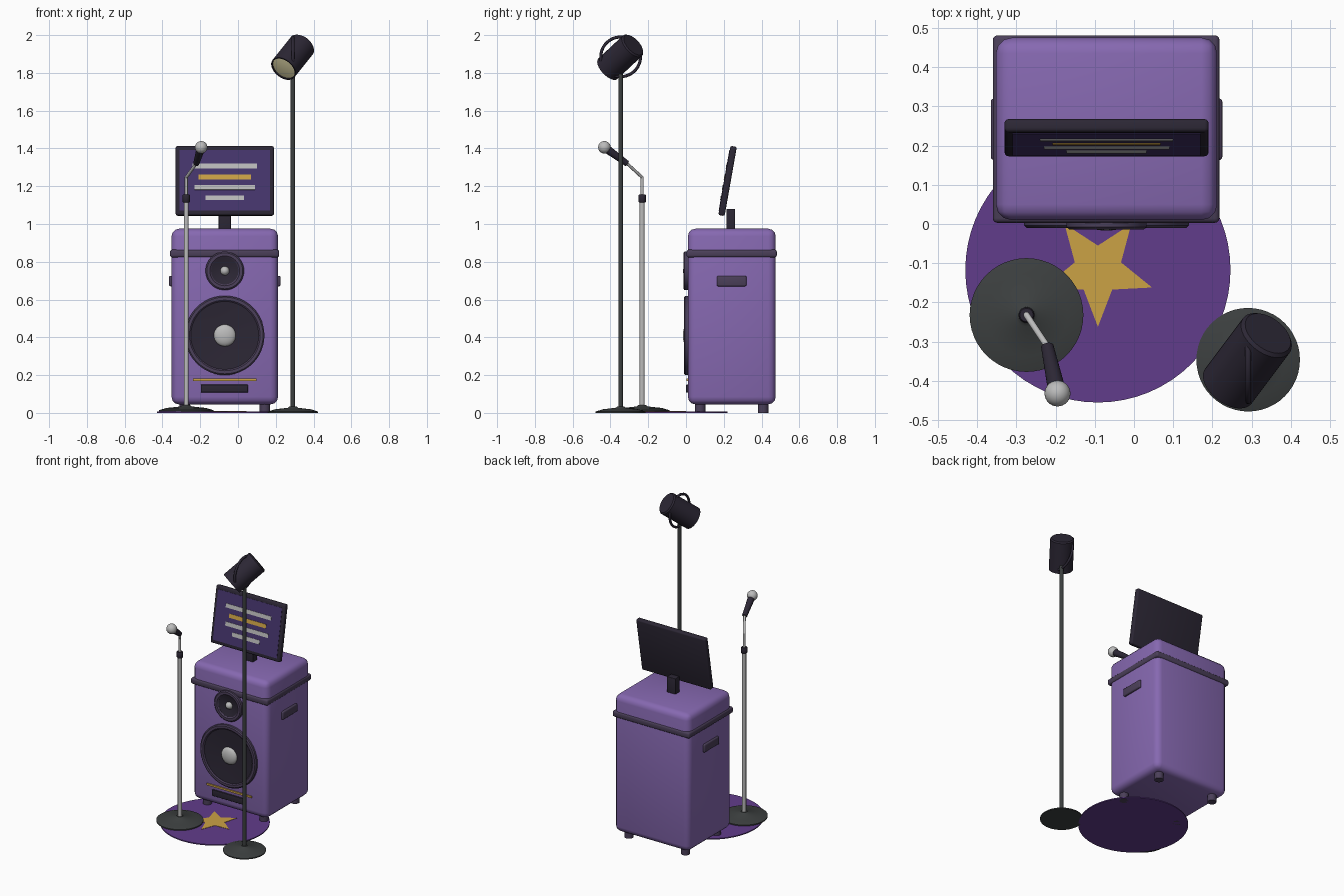
import bpy, bmesh
from math import sin, cos, pi, radians
from mathutils import Matrix, Vector

if "Cube" in bpy.data.objects:
    bpy.data.objects.remove(bpy.data.objects["Cube"])


def mat(name, r, g, b):
    m = bpy.data.materials.new(name)
    m.diffuse_color = (r, g, b, 1)
    m.use_nodes = True
    m.node_tree.nodes["Principled BSDF"].inputs["Base Color"].default_value = m.diffuse_color
    return m


PURPLE = mat("cabinet_purple", 0.24, 0.14, 0.44)
TRIM = mat("trim_dark_purple", 0.07, 0.05, 0.10)
BLACK = mat("near_black", 0.025, 0.02, 0.035)
IRON = mat("iron_grey", 0.045, 0.05, 0.05)
SILVER = mat("silver", 0.5, 0.5, 0.5)
GOLD = mat("gold", 0.6, 0.36, 0.06)
SCREEN = mat("screen_violet", 0.06, 0.035, 0.15)
RUG = mat("rug_purple", 0.12, 0.045, 0.26)
GLOW = mat("lens_cream", 0.85, 0.78, 0.45)


def finish(bm, name, material, matrix=Matrix()):
    bmesh.ops.remove_doubles(bm, verts=bm.verts, dist=1e-5)
    bmesh.ops.recalc_face_normals(bm, faces=bm.faces)
    me = bpy.data.meshes.new(name)
    bm.to_mesh(me)
    bm.free()
    me.shade_smooth()
    me.set_sharp_from_angle(angle=radians(38))
    me.materials.append(material)
    ob = bpy.data.objects.new(name, me)
    ob.matrix_world = matrix
    bpy.context.collection.objects.link(ob)
    return ob


def box(name, x, y, z, material, bevel=0.0, matrix=Matrix(), segs=3):
    """Box from (min, max) ranges, optionally rounded."""
    bm = bmesh.new()
    bmesh.ops.create_cube(bm, size=1)
    for v in bm.verts:
        v.co = [(a + b) / 2 + c * (b - a) for (a, b), c in zip((x, y, z), v.co)]
    if bevel:
        bmesh.ops.bevel(bm, geom=bm.edges[:], offset=bevel, segments=segs,
                        profile=0.5, affect='EDGES')
    return finish(bm, name, material, matrix)


def lathe(name, profile, loc, material, axis=(0, 0, 1), seg=40):
    """Revolve (radius, height) points around an axis through loc."""
    bm = bmesh.new()
    rings = [[bm.verts.new((r * cos(2 * pi * i / seg), r * sin(2 * pi * i / seg), h))
              for i in range(seg)] for r, h in profile]
    for a, b in zip(rings, rings[1:]):
        for i in range(seg):
            j = (i + 1) % seg
            bm.faces.new((a[i], a[j], b[j], b[i]))
    rot = Vector(axis).to_track_quat('Z', 'Y').to_matrix().to_4x4()
    return finish(bm, name, material, Matrix.Translation(loc) @ rot)


def rod(name, p, q, r0, r1, material, seg=20):
    d = Vector(q) - Vector(p)
    L = d.length
    return lathe(name, [(0, 0), (r0, 0), (r1, L), (0, L)], p, material, d, seg)


def dome(r, h, base=0.0, n=8):
    return [(r * cos(pi / 2 * i / n), base + h * sin(pi / 2 * i / n)) for i in range(n + 1)]


CX = -0.07  # cabinet centre line
FRONT = (0, -1, 0)

# Speaker cabinet, strap, feet and side handles
box("cabinet", (-0.352, 0.212), (0.01, 0.475), (0.045, 0.975), PURPLE, 0.04)
box("cabinet_strap", (-0.36, 0.218), (0.003, 0.481), (0.823, 0.864), TRIM, 0.012)
for sx in (-1, 1):
    for y in (0.075, 0.408):
        rod("cabinet_foot", (CX + sx * 0.212, y, 0), (CX + sx * 0.212, y, 0.055),
            0.028, 0.028, TRIM, 24)
    xs = sorted((CX + sx * 0.27, CX + sx * 0.295))
    box("side_handle", xs, (0.163, 0.32), (0.67, 0.725), TRIM, 0.008)

# Woofer and tweeter: surround, shallow cone and dust cap
for name, z, R, ri, cap, out in (("woofer", 0.41, 0.21, 0.18, 0.058, 0.022),
                                 ("tweeter", 0.752, 0.102, 0.072, 0.024, 0.026)):
    loc = (CX, 0.012, z)
    lathe(name + "_surround", [(R, -0.004), (R, out - 0.006), (R - 0.007, out),
                               (ri + 0.007, out), (ri, out - 0.006), (ri, -0.004)],
          loc, TRIM, FRONT, 48)
    lathe(name + "_cone", [(ri, out - 0.007), (cap * 0.9, 0.004), (0, 0.004)],
          loc, BLACK, FRONT, 48)
    lathe(name + "_dust_cap", dome(cap, 0.025, 0.004), loc, SILVER, FRONT, 32)

# Bass port and gold accent line
box("bass_port", (-0.197, 0.053), (0.0, 0.02), (0.108, 0.15), BLACK, 0.004)
box("accent_line", (-0.237, 0.097), (0.002, 0.02), (0.169, 0.181), GOLD)

# Tilted lyric screen on a short post
box("screen_post", (CX - 0.032, CX + 0.032), (0.214, 0.26), (0.96, 1.08), BLACK, 0.004)
tilt = Matrix.Translation((CX, 0.22, 1.228)) @ Matrix.Rotation(radians(-10), 4, 'X')
box("screen_housing", (-0.26, 0.26), (-0.017, 0.017), (-0.186, 0.186), BLACK, 0.01, tilt)
box("screen_panel", (-0.24, 0.24), (-0.019, -0.01), (-0.163, 0.163), SCREEN, 0, tilt)
for half, z, m in ((0.17, 0.077, SILVER), (0.138, 0.018, GOLD),
                   (0.16, -0.038, SILVER), (0.102, -0.094, SILVER)):
    box("screen_bar", (-half, half), (-0.0215, -0.018), (z - 0.013, z + 0.013), m, 0, tilt)

# Round rug with a star
RX, RY = -0.092, -0.117
lathe("rug", [(0, 0), (0.338, 0), (0.338, 0.007), (0, 0.007)], (RX, RY, 0), RUG, seg=64)
bm = bmesh.new()
pts = [(0.145 if i % 2 == 0 else 0.062, -pi / 2 + i * pi / 5) for i in range(10)]
face = bm.faces.new([bm.verts.new((r * cos(a), r * sin(a), 0.006)) for r, a in pts])
top = bmesh.ops.extrude_face_region(bm, geom=[face])
bmesh.ops.translate(bm, vec=(0, 0, 0.003),
                    verts=[v for v in top["geom"] if isinstance(v, bmesh.types.BMVert)])
finish(bm, "rug_star", GOLD, Matrix.Translation((RX, RY, 0)))


def stand_base(name, x, y, z, r):
    lathe(name, [(0, 0), (r, 0), (r, 0.007), (r * 0.72, 0.019), (r * 0.2, 0.027),
                 (r * 0.14, 0.034), (0, 0.034)], (x, y, z), IRON, seg=48)


# Microphone stand
MX, MY = -0.274, -0.232
stand_base("mic_base", MX, MY, 0.007, 0.145)
rod("mic_pole", (MX, MY, 0.03), (MX, MY, 1.12), 0.013, 0.013, SILVER)
lathe("mic_clutch", [(0, 0), (0.017, 0), (0.02, 0.004), (0.02, 0.036), (0.017, 0.04), (0, 0.04)],
      (MX, MY, 1.115), BLACK, seg=24)
elbow, grip, ball = (MX, MY, 1.247), (-0.221, -0.312, 1.32), (-0.195, -0.432, 1.406)
rod("mic_upper_pole", (MX, MY, 1.14), elbow, 0.008, 0.008, SILVER)
lathe("mic_elbow", dome(0.008, -0.008)[::-1] + dome(0.008, 0.008), elbow, SILVER, seg=20)
rod("mic_arm", elbow, grip, 0.008, 0.008, SILVER)
rod("mic_body", grip, Vector(grip).lerp(Vector(ball), 0.85), 0.016, 0.022, BLACK, 24)
lathe("mic_grille", dome(0.033, -0.033)[::-1] + dome(0.033, 0.033), ball, SILVER, seg=32)

# Spotlight stand
LX, LY, LZ = 0.291, -0.346, 1.885
stand_base("light_base", LX, LY, 0.0, 0.132)
rod("light_pole", (LX, LY, 0.02), (LX, LY, LZ - 0.09), 0.012, 0.012, IRON)

# Spotlight can, lens and ring yoke
aim = Vector((-0.48, -0.64, -0.60)).normalized()
lathe("light_can", [(0, -0.105), (0.066, -0.105), (0.074, -0.097), (0.074, 0.105),
                    (0.067, 0.105), (0.067, 0.09), (0, 0.09)], (LX, LY, LZ), BLACK, aim, 48)
lathe("light_lens", [(0.067, 0.098), (0.04, 0.102), (0, 0.104)], (LX, LY, LZ), GLOW, aim, 48)
yoke = [(0.105 + 0.008 * cos(2 * pi * i / 10), 0.008 * sin(2 * pi * i / 10)) for i in range(11)]
lathe("light_yoke", yoke, (LX, LY, LZ), BLACK, (1, 0, 0), 48)
